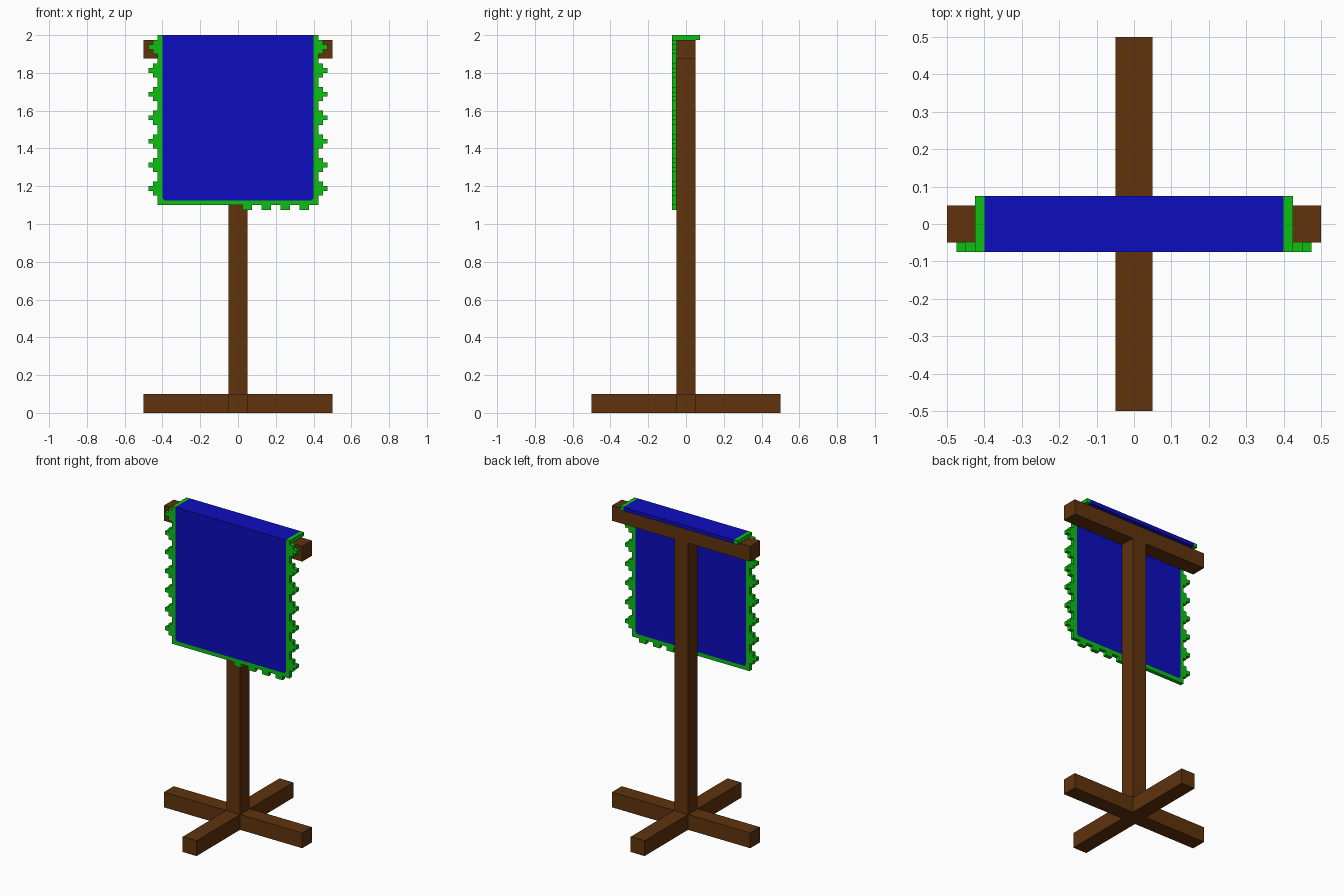
import bpy, bmesh

cube = bpy.data.objects.get("Cube")
if cube:
    bpy.data.objects.remove(cube, do_unlink=True)


def material(name, rgb):
    m = bpy.data.materials.new(name)
    m.use_nodes = True
    m.diffuse_color = (*rgb, 1)
    m.node_tree.nodes["Principled BSDF"].inputs["Base Color"].default_value = (*rgb, 1)
    return m


WOOD = material("brown wood", (0.115, 0.033, 0.004))
BLUE = material("blue cloth", (0.004, 0.004, 0.52))
GREEN = material("green trim", (0.004, 0.52, 0.006))


def extrude_xz(name, points, y0, y1, mat):
    """Solid made from an x-z outline, running from y0 to y1."""
    bm = bmesh.new()
    face = bm.faces.new([bm.verts.new((x, y0, z)) for x, z in points])
    ext = bmesh.ops.extrude_face_region(bm, geom=[face])["geom"]
    verts = [g for g in ext if isinstance(g, bmesh.types.BMVert)]
    bmesh.ops.translate(bm, verts=verts, vec=(0, y1 - y0, 0))
    bmesh.ops.recalc_face_normals(bm, faces=bm.faces)
    mesh = bpy.data.meshes.new(name)
    bm.to_mesh(mesh)
    bm.free()
    mesh.materials.append(mat)
    obj = bpy.data.objects.new(name, mesh)
    bpy.context.collection.objects.link(obj)
    return obj


def box(name, x0, x1, y0, y1, z0, z1, mat):
    return extrude_xz(name, [(x0, z0), (x1, z0), (x1, z1), (x0, z1)], y0, y1, mat)


# Wooden stand: crossed feet, post and crossbar
T = 0.05
box("foot_sideways", -0.5, 0.5, -T, T, 0, 0.1, WOOD)
box("foot_front", -T, T, -0.5, -T, 0, 0.1, WOOD)
box("foot_back", -T, T, T, 0.5, 0, 0.1, WOOD)
box("post", -T, T, -T, T, 0.1, 1.875, WOOD)
box("crossbar", -0.5, 0.5, -T, T, 1.875, 1.975, WOOD)

# Hanging cloth with clipped lower corners, and the flap over the crossbar
F, B = -0.075, -0.05          # front and back of the hanging sheet
W, E, C = 0.4, 0.425, 0.012   # cloth half width, trim half width, corner cut
TOP, HEM, LOW = 1.975, 1.125, 1.1
lower = [(-W, HEM + C), (-W + C, HEM), (W - C, HEM), (W, HEM + C)]
extrude_xz("cloth_front", [(-W, TOP)] + lower + [(W, TOP)], F, B, BLUE)
box("cloth_flap", -W, W, F, -F, TOP, 2.0, BLUE)

# Green trim round the sides and hem
extrude_xz("trim_front", [(-W, TOP)] + lower + [(W, TOP), (E, TOP), (E, LOW),
                                                (-E, LOW), (-E, TOP)], F, B, GREEN)

for side, s in (("left", 1), ("right", -1)):
    a, b = sorted((s * W, s * E))
    box("trim_flap_" + side, a, b, F, -F, TOP, 2.0, GREEN)
    # Stepped teeth down the side
    for i in range(7):
        z = 1.1875 + 0.125 * i
        steps = [(E, -0.0375), (0.45, -0.0375), (0.45, -0.0125), (0.475, -0.0125),
                 (0.475, 0.0125), (0.45, 0.0125), (0.45, 0.0375), (E, 0.0375)]
        extrude_xz(f"side_tooth_{side}_{i + 1}",
                   [(s * x, z + dz) for x, dz in steps], F, B, GREEN)

# Square tabs under the left half of the hem
for i in range(4):
    x = 0.05 + 0.1 * i
    box(f"hem_tab_{i + 1}", x - 0.025, x + 0.025, F, B, 1.075, LOW, GREEN)
